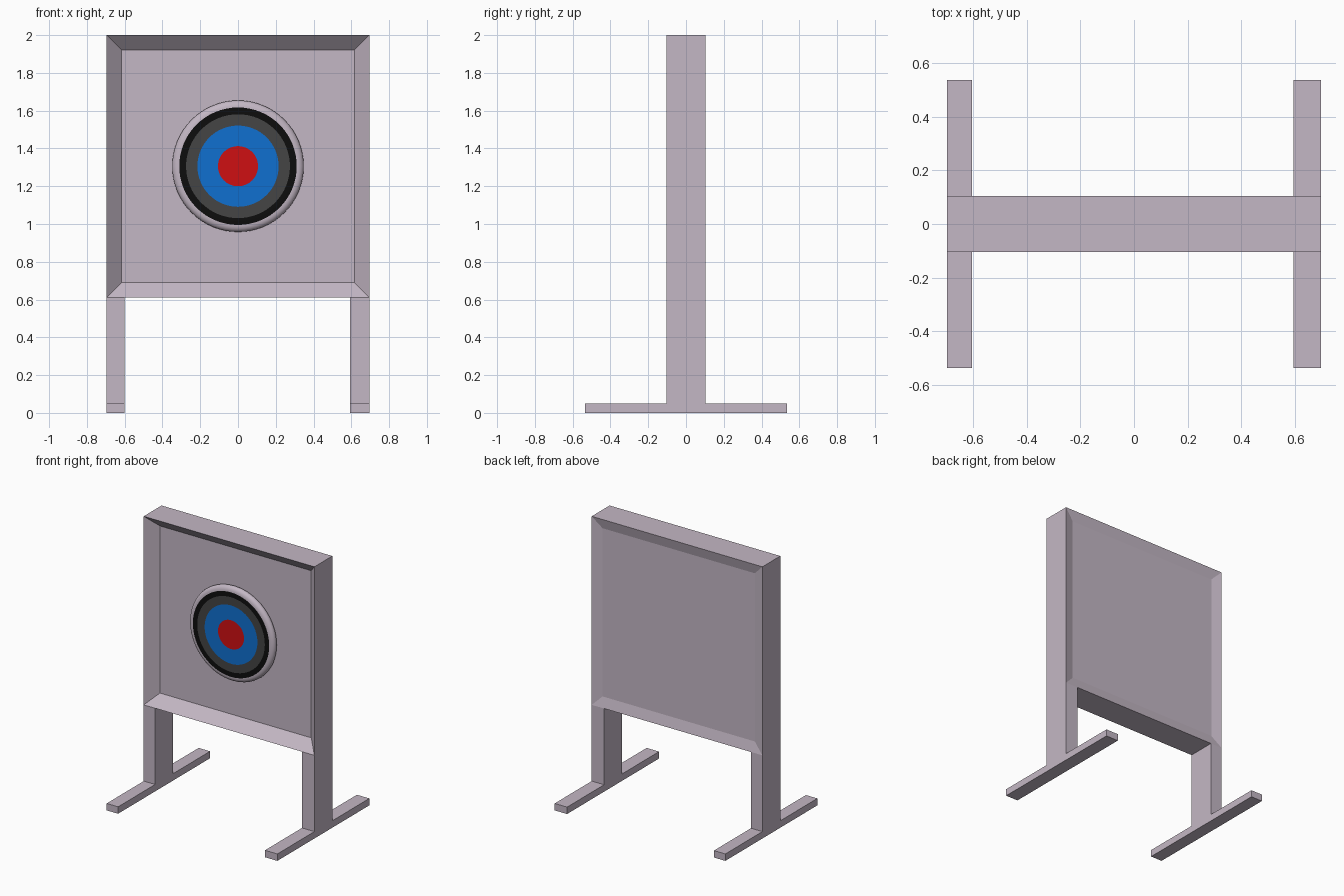
import bpy, bmesh
from math import sin, cos, pi

cube = bpy.data.objects.get("Cube")
if cube:
    bpy.data.objects.remove(cube, do_unlink=True)


def material(name, rgb):
    m = bpy.data.materials.new(name)
    m.use_nodes = True
    m.diffuse_color = (*rgb, 1)
    m.node_tree.nodes["Principled BSDF"].inputs["Base Color"].default_value = (*rgb, 1)
    return m


body = material("pale mauve", (0.55, 0.475, 0.555))
black = material("black", (0.004, 0.004, 0.004))
grey = material("dark grey", (0.058, 0.058, 0.058))
blue = material("blue", (0.005, 0.16, 0.63))
red = material("red", (0.62, 0.005, 0.006))


def finish(name, bm, mats):
    bmesh.ops.recalc_face_normals(bm, faces=bm.faces)
    mesh = bpy.data.meshes.new(name)
    bm.to_mesh(mesh)
    bm.free()
    for m in mats:
        mesh.materials.append(m)
    ob = bpy.data.objects.new(name, mesh)
    bpy.context.collection.objects.link(ob)
    return ob


def bridge(bm, a, b, mat=0):
    n = len(a)
    for i in range(n):
        j = (i + 1) % n
        bm.faces.new((a[i], a[j], b[j], b[i])).material_index = mat


def box(name, x0, x1, y, z0, z1):
    bm = bmesh.new()
    loops = [[bm.verts.new(p) for p in ((x0, -y, z), (x1, -y, z), (x1, y, z), (x0, y, z))]
             for z in (z0, z1)]
    bridge(bm, *loops)
    for loop in loops:
        bm.faces.new(loop)
    return finish(name, bm, [body])


HALF, DEPTH = 0.695, 0.104
BOTTOM, TOP = 0.612, 2.0
MID = 1.306

# Board: nested rectangles, deep sloped recess in front and a shallow one behind
bm = bmesh.new()
loops = []
for inset, y in ((0.079, -0.028), (0, -DEPTH), (0, DEPTH), (0.075, DEPTH - 0.019)):
    x, z0, z1 = HALF - inset, BOTTOM + inset, TOP - inset
    loops.append([bm.verts.new(p) for p in ((-x, y, z0), (x, y, z0), (x, y, z1), (-x, y, z1))])
for a, b in zip(loops, loops[1:]):
    bridge(bm, a, b)
bm.faces.new(loops[0])
bm.faces.new(loops[-1])
finish("board", bm, [body])

# Legs and long flat feet
for side, x0, x1 in (("right", -HALF, -0.602), ("left", 0.594, HALF)):
    box(side + "_leg", x0, x1, DEPTH, 0.051, BOTTOM)
    box(side + "_foot", x0, x1, 0.535, 0, 0.051)

# Round target: flat coloured rings inside a rounded rim
SIDES, FACE_Y, FACE_R = 64, -0.081, 0.311
bm = bmesh.new()


def ring(r, y):
    return [bm.verts.new((r * cos(2 * pi * i / SIDES), y, MID + r * sin(2 * pi * i / SIDES)))
            for i in range(SIDES)]


inner = ring(0.106, FACE_Y)
bm.faces.new(inner).material_index = 4
for radius, mat in ((0.215, 3), (0.275, 2), (FACE_R, 1)):
    outer = ring(radius, FACE_Y)
    bridge(bm, inner, outer, mat)
    inner = outer
for k in range(1, 13):
    a = pi * k / 12
    outer = ring(FACE_R + 0.037 * sin(a), FACE_Y + 0.028 * (1 - cos(a)))
    bridge(bm, inner, outer)
    inner = outer
bm.faces.new(inner)
target = finish("target", bm, [body, black, grey, blue, red])

bpy.ops.object.select_all(action="DESELECT")
target.select_set(True)
bpy.context.view_layer.objects.active = target
bpy.ops.object.shade_smooth_by_angle(angle=pi / 6)
